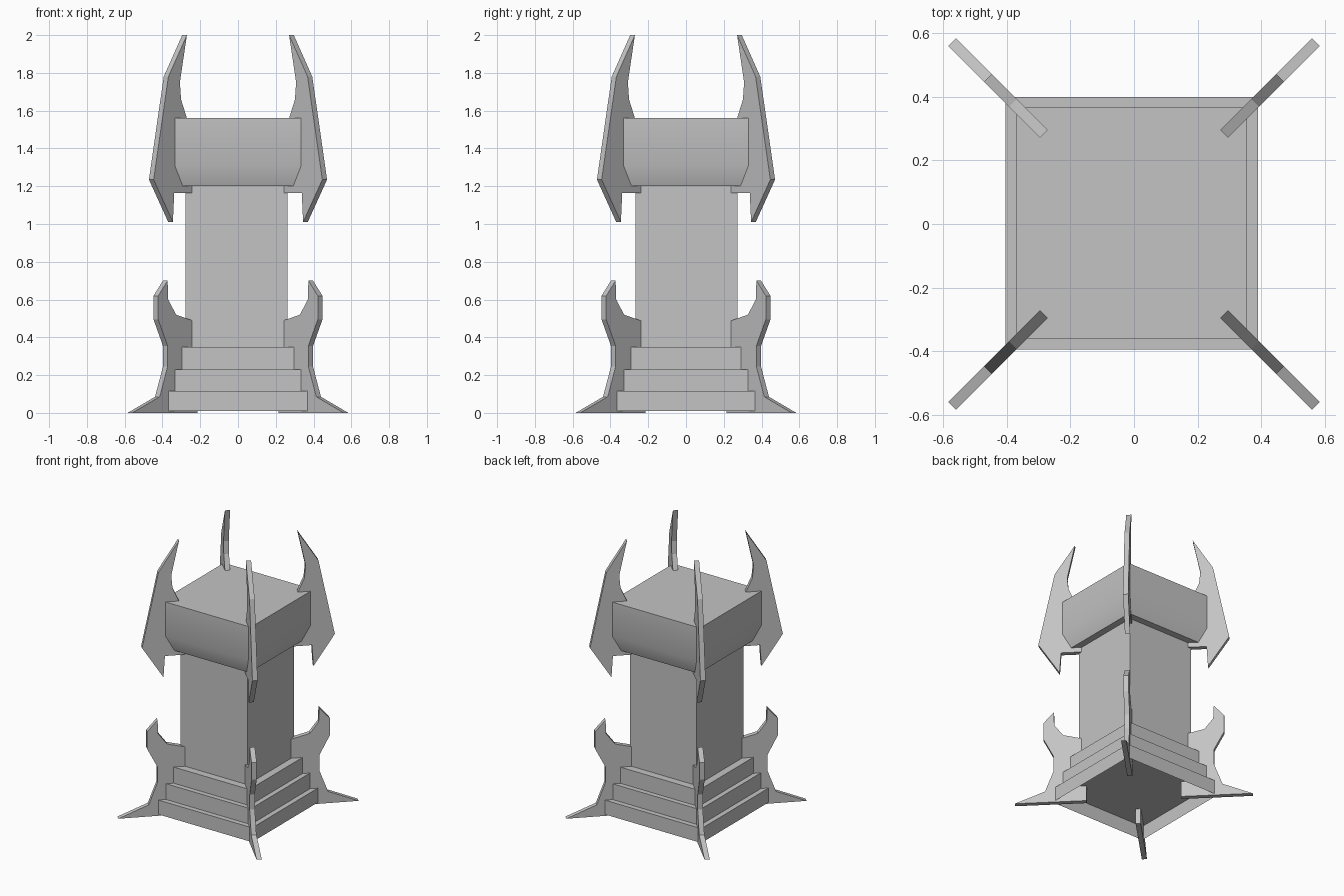
import bpy, bmesh, math
from mathutils import Matrix

cube = bpy.data.objects.get("Cube")
if cube:
    bpy.data.objects.remove(cube, do_unlink=True)

# Single stone material
stone = bpy.data.materials.new("grey_stone")
stone.use_nodes = True
GREY = (0.55, 0.55, 0.55, 1)
stone.diffuse_color = GREY
stone.node_tree.nodes["Principled BSDF"].inputs["Base Color"].default_value = GREY

CENTRE = (-0.007, 0.003)   # the tower sits slightly off the fins' centre
FIN_THICKNESS = 0.035


def finish(name, bm):
    bmesh.ops.recalc_face_normals(bm, faces=bm.faces)
    mesh = bpy.data.meshes.new(name)
    bm.to_mesh(mesh)
    bm.free()
    mesh.materials.append(stone)
    obj = bpy.data.objects.new(name, mesh)
    bpy.context.collection.objects.link(obj)
    return obj


def square_loft(name, levels, open_bottom=False):
    """Stack square rings given as (half width, height)."""
    bm = bmesh.new()
    cx, cy = CENTRE
    rings = [[bm.verts.new((cx + sx * h, cy + sy * h, z))
              for sx, sy in ((-1, -1), (1, -1), (1, 1), (-1, 1))]
             for h, z in levels]
    for low, high in zip(rings, rings[1:]):
        for i in range(4):
            j = (i + 1) % 4
            bm.faces.new((low[i], low[j], high[j], high[i]))
    bm.faces.new(rings[-1])
    if not open_bottom:
        bm.faces.new(rings[0][::-1])
    return finish(name, bm)


def corner_fin(name, outline, angle):
    """Flat plate on a diagonal; outline is (x offset of the diagonal, height)."""
    bm = bmesh.new()
    half = FIN_THICKNESS / 2
    face = bm.faces.new([bm.verts.new((x * math.sqrt(2), -half, z)) for x, z in outline])
    new = bmesh.ops.extrude_face_region(bm, geom=[face])["geom"]
    bmesh.ops.translate(bm, vec=(0, FIN_THICKNESS, 0),
                        verts=[v for v in new if isinstance(v, bmesh.types.BMVert)])
    bm.transform(Matrix.Rotation(angle, 4, "Z"))
    return finish(name, bm)


# Stepped base, hollow underneath
square_loft("base_step_lower", [(0.397, 0.01), (0.397, 0.115)], open_bottom=True)
square_loft("base_step_middle", [(0.36, 0.115), (0.36, 0.23)])
square_loft("base_step_upper", [(0.324, 0.23), (0.324, 0.348)])

# Shaft and head
square_loft("column", [(0.27, 0.348), (0.27, 1.2)])
head = square_loft("head_block", [(0.32, 1.2), (0.3625, 1.31), (0.3625, 1.56)])
bpy.context.view_layer.objects.active = head
head.select_set(True)
bpy.ops.object.shade_smooth_by_angle(angle=math.radians(30))
head.select_set(False)

# Corner fins
FOOT = [(0.228, 0), (0.572, 0), (0.427, 0.085), (0.385, 0.245), (0.385, 0.355),
        (0.435, 0.495), (0.435, 0.62), (0.385, 0.7), (0.382, 0.6), (0.34, 0.52),
        (0.228, 0.48)]
HORN = [(0.228, 1.165), (0.35, 1.165), (0.357, 1.01), (0.459, 1.235),
        (0.381, 1.78), (0.283, 2.0), (0.32, 1.75), (0.314, 1.66),
        (0.283, 1.56), (0.228, 1.5)]
for i, corner in enumerate(("back_left", "back_right", "front_right", "front_left")):
    turn = math.pi / 4 + i * math.pi / 2
    corner_fin("foot_fin_" + corner, FOOT, turn)
    corner_fin("horn_fin_" + corner, HORN, turn)
